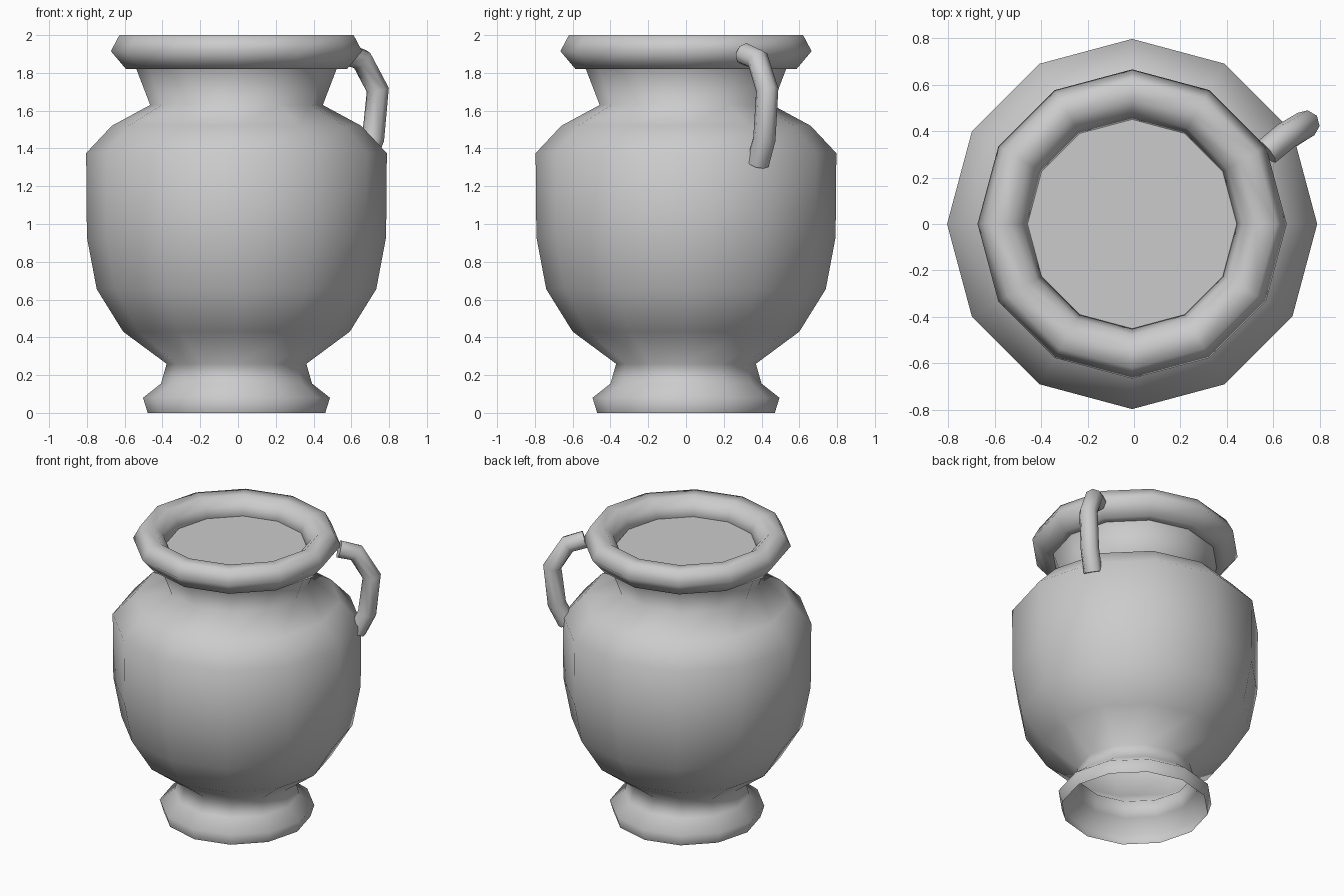
import bpy, bmesh
from math import cos, sin, pi

cube = bpy.data.objects.get("Cube")
if cube:
    bpy.data.objects.remove(cube, do_unlink=True)

SIDES = 12
AXIS_X = -0.008

clay = bpy.data.materials.new("plain grey clay")
clay.use_nodes = True
GREY = (0.6, 0.6, 0.6, 1)
clay.diffuse_color = GREY
clay.node_tree.nodes["Principled BSDF"].inputs["Base Color"].default_value = GREY


def add_mesh(name, bm, smooth):
    bmesh.ops.recalc_face_normals(bm, faces=bm.faces)
    for f in bm.faces:
        f.smooth = smooth
    me = bpy.data.meshes.new(name)
    bm.to_mesh(me)
    bm.free()
    me.materials.append(clay)
    ob = bpy.data.objects.new(name, me)
    ob.location.x = AXIS_X
    bpy.context.collection.objects.link(ob)
    return ob


def lathe(name, profile, closed=False):
    """Turn a (radius, height) profile around the vertical axis."""
    bm = bmesh.new()
    rings = [[bm.verts.new((r * cos(2 * pi * i / SIDES), r * sin(2 * pi * i / SIDES), z))
              for i in range(SIDES)] for r, z in profile]
    pairs = list(zip(rings, rings[1:]))
    if closed:
        pairs.append((rings[-1], rings[0]))
    for a, b in pairs:
        for i in range(SIDES):
            j = (i + 1) % SIDES
            bm.faces.new((a[i], a[j], b[j], b[i]))
    return add_mesh(name, bm, True)


# Foot, belly and neck in one open shell
lathe("vase_body", [(0.47, 0), (0.495, 0.08), (0.40, 0.155), (0.37, 0.26),
                    (0.60, 0.43), (0.74, 0.655), (0.792, 0.93), (0.796, 1.375),
                    (0.66, 1.52), (0.457, 1.63), (0.53, 1.82), (0.55, 1.88)])

# Rolled rim
lathe("rim", [(0.585, 1.82), (0.665, 1.915), (0.62, 2.0), (0.53, 2.0),
              (0.475, 1.95), (0.45, 1.89), (0.50, 1.82)], closed=True)

# Flat surface closing the mouth
bm = bmesh.new()
bmesh.ops.create_circle(bm, cap_ends=True, segments=SIDES, radius=0.46)
for v in bm.verts:
    v.co.z = 1.885
mouth = add_mesh("mouth_disc", bm, False)
if mouth.data.polygons[0].normal.z < 0:
    mouth.data.flip_normals()

# Single handle from rim to shoulder
curve = bpy.data.curves.new("handle", "CURVE")
curve.dimensions = "3D"
curve.bevel_depth = 0.06
curve.bevel_resolution = 2
curve.use_fill_caps = True
path = [(0.57, 0.31, 1.90), (0.655, 0.38, 1.87), (0.74, 0.43, 1.71),
        (0.715, 0.415, 1.45), (0.66, 0.38, 1.32)]
spline = curve.splines.new("POLY")
spline.points.add(len(path) - 1)
for p, co in zip(spline.points, path):
    p.co = (*co, 1)
spline.use_smooth = True
curve.materials.append(clay)
handle = bpy.data.objects.new("handle", curve)
bpy.context.collection.objects.link(handle)
bpy.ops.object.select_all(action="DESELECT")
handle.select_set(True)
bpy.context.view_layer.objects.active = handle
bpy.ops.object.convert(target="MESH")
bpy.ops.object.shade_smooth_by_angle(angle=1.2)
